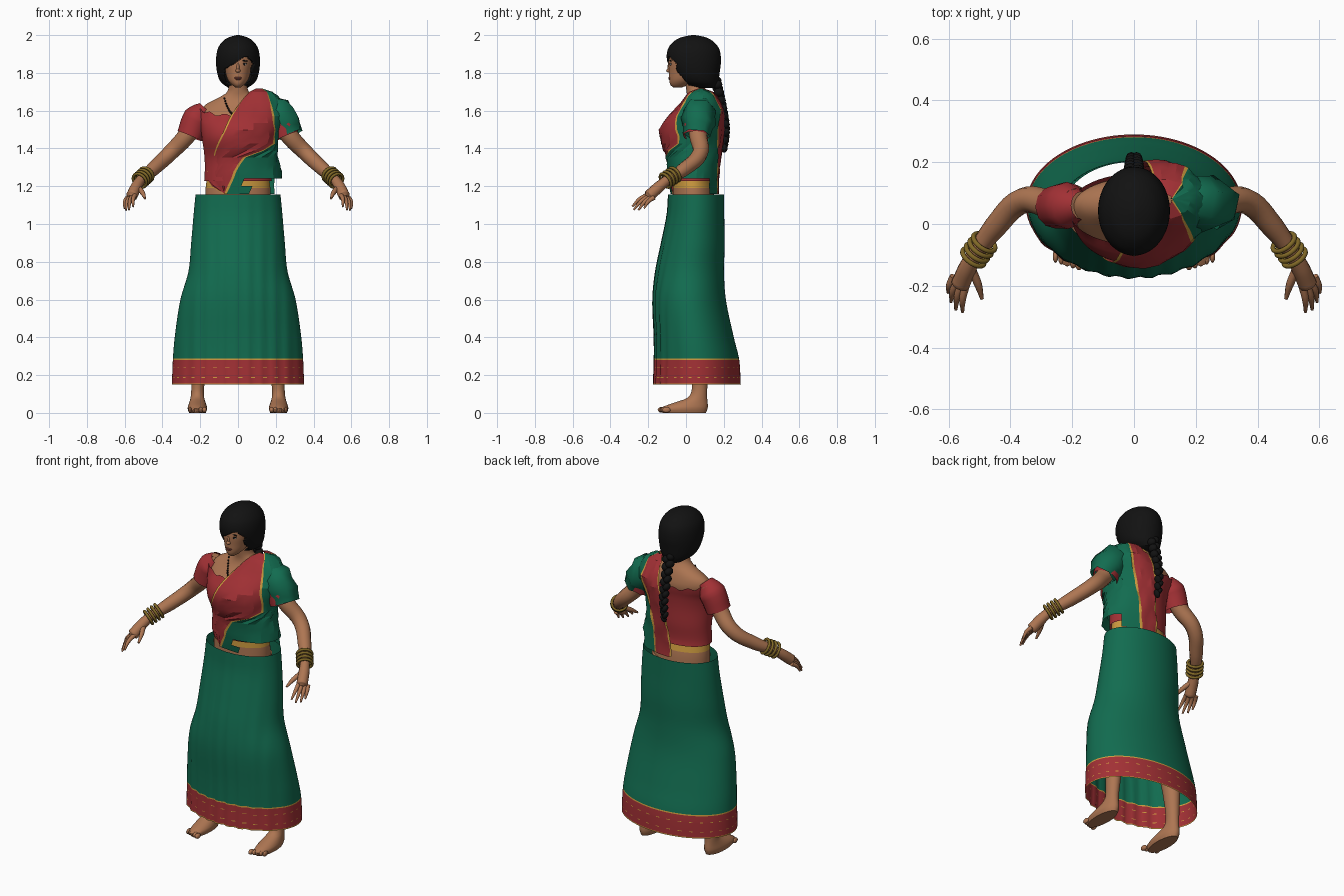
import bpy, bmesh, math, random
from mathutils import Vector, Matrix

random.seed(4)
if "Cube" in bpy.data.objects:
    bpy.data.objects.remove(bpy.data.objects["Cube"])


def material(name, rgb):
    m = bpy.data.materials.new(name)
    m.use_nodes = True
    m.diffuse_color = (*rgb, 1)
    m.node_tree.nodes["Principled BSDF"].inputs["Base Color"].default_value = (*rgb, 1)
    return m


RED = material("red cloth", (0.36, 0.03, 0.035))
GREEN = material("green cloth", (0.006, 0.15, 0.08))
GOLD = material("gold trim", (0.62, 0.33, 0.05))
BRASS = material("bangle gold", (0.22, 0.14, 0.02))
SKIN = material("skin", (0.42, 0.18, 0.085))
HAIR = material("black hair", (0.006, 0.006, 0.006))
LIP = material("lips", (0.25, 0.07, 0.05))
WHITE = material("eye white", (0.6, 0.55, 0.5))


def finish(name, bm, mats, angle=50):
    me = bpy.data.meshes.new(name)
    bm.to_mesh(me)
    bm.free()
    for m in mats:
        me.materials.append(m)
    ob = bpy.data.objects.new(name, me)
    bpy.context.collection.objects.link(ob)
    if angle:
        bpy.ops.object.select_all(action="DESELECT")
        ob.select_set(True)
        bpy.context.view_layer.objects.active = ob
        bpy.ops.object.shade_smooth_by_angle(angle=math.radians(angle))
    return ob


def at(table, z):
    """Smooth interpolation of the rows of a table at height z."""
    z = min(max(z, table[0][0]), table[-1][0])
    i = max(k for k in range(len(table) - 1) if table[k][0] <= z)
    a, b = table[i], table[i + 1]
    p, n = table[max(i - 1, 0)], table[min(i + 2, len(table) - 1)]
    h = b[0] - a[0]
    t = (z - a[0]) / h
    out = []
    for k in range(1, len(a)):
        ma = (b[k] - p[k]) / (b[0] - p[0]) * h
        mb = (n[k] - a[k]) / (n[0] - a[0]) * h
        out.append((2*t**3 - 3*t*t + 1)*a[k] + (t**3 - 2*t*t + t)*ma
                   + (3*t*t - 2*t**3)*b[k] + (t**3 - t*t)*mb)
    return out


def steps(a, b, n):
    return [a + (b - a) * i / n for i in range(n + 1)]


def ring_point(table, z, a, grow=0.0):
    cx, cy, rx, ry = at(table, z)
    return Vector((cx + (rx + grow) * math.sin(a), cy - (ry + grow) * math.cos(a), z))


def loft(name, table, zs, mats, seg=48, grow=0.0, rule=None, drop=None, caps=True, shape=None):
    """Stack of elliptical rings; rule colours faces, drop removes them."""
    bm = bmesh.new()
    rows = []
    for z in zs:
        row = [ring_point(table, z, math.tau * j / seg, grow) for j in range(seg)]
        if shape:
            row = [shape(v, math.tau * j / seg) for j, v in enumerate(row)]
        rows.append([bm.verts.new(v) for v in row])
    for i in range(len(rows) - 1):
        for j in range(seg):
            k = (j + 1) % seg
            f = bm.faces.new((rows[i][j], rows[i][k], rows[i+1][k], rows[i+1][j]))
            if rule:
                f.material_index = rule(f.calc_center_median(), j)
    if caps:
        bm.faces.new(rows[0][::-1])
        bm.faces.new(rows[-1])
    if drop:
        gone = [f for f in bm.faces if drop(f.calc_center_median())]
        bmesh.ops.delete(bm, geom=gone, context="FACES")
    return finish(name, bm, mats)


def tube(name, pts, mat, res=4, caps=True, angle=60, jitter=0.0, bend=6):
    """Round limb through (x, y, z, radius) points."""
    cu = bpy.data.curves.new(name, "CURVE")
    cu.dimensions = "3D"
    cu.bevel_depth, cu.bevel_resolution, cu.use_fill_caps = 1.0, res, caps
    cu.resolution_u = bend
    sp = cu.splines.new("BEZIER")
    sp.bezier_points.add(len(pts) - 1)
    for bp, p in zip(sp.bezier_points, pts):
        bp.co, bp.radius = p[:3], p[3]
        bp.handle_left_type = bp.handle_right_type = "AUTO"
    tmp = bpy.data.objects.new("tmp", cu)
    bpy.context.collection.objects.link(tmp)
    me = tmp.evaluated_get(bpy.context.evaluated_depsgraph_get()).to_mesh()
    bm = bmesh.new()
    bm.from_mesh(me)
    for f in bm.faces:
        f.material_index = 0
    for v in bm.verts:
        v.co += Vector([random.uniform(-jitter, jitter) for _ in range(3)])
    bpy.data.objects.remove(tmp)
    return finish(name, bm, [mat], angle)


def blobs(name, items, mat, seg=12):
    """One object of ellipsoids given as (centre, radii, roll)."""
    bm = bmesh.new()
    for c, r, roll in items:
        m = Matrix.Translation(c) @ Matrix.Rotation(roll, 4, "Y") @ Matrix.Diagonal((*r, 1))
        bmesh.ops.create_uvsphere(bm, u_segments=seg, v_segments=8, radius=1, matrix=m)
    return finish(name, bm, [mat])


# Skirt with trimmed border
SKIRT = [(.15, 0, .06, .35, .23), (.28, 0, .058, .345, .224), (.4, 0, .043, .335, .21),
         (.6, 0, .018, .305, .193), (.75, 0, .02, .262, .181), (.9, 0, .037, .248, .168),
         (1.05, 0, .05, .235, .152), (1.155, 0, .053, .225, .148)]


def skirt_rule(c, j):
    if c.z < .156 or .28 < c.z < .287:
        return 1
    if c.z < .28:
        return 1 if j % 3 == 0 and (.185 < c.z < .189 or .24 < c.z < .244) else 0
    return 2


def folds(v, a):
    amp = .006 * max(0, math.cos(a)) * (1.3 - v.z)
    return v + Vector((0, amp * math.sin(9 * v.x / .1), 0))


loft("skirt", SKIRT, [.15, .156, .185, .189, .24, .244, .28, .287] + steps(.32, 1.155, 26),
     [RED, GOLD, GREEN], seg=96, rule=skirt_rule, caps=False, shape=folds)

# Torso, waist belt and blouse
BODY = [(1.1, 0, .04, .172, .112), (1.18, 0, .038, .172, .108), (1.25, 0, .03, .165, .1),
        (1.35, 0, .03, .165, .105), (1.45, 0, .01, .178, .125), (1.52, 0, .02, .188, .12),
        (1.58, 0, .05, .2, .1), (1.63, 0, .065, .175, .075), (1.67, 0, .065, .1, .06),
        (1.7, 0, .055, .056, .052), (1.8, 0, .035, .046, .048)]
loft("torso", BODY, [1.1, 1.15, 1.19, 1.235] + steps(1.26, 1.8, 30), [SKIN, GOLD],
     rule=lambda c, j: int(1.19 < c.z < 1.235))


def neckline(v, a):
    if v.z > 1.56:
        v.z += .035 * abs(math.sin(a)) ** 3 + .008 * math.sin(14 * a)
    return v


loft("blouse", BODY, steps(1.228, 1.575, 20), [RED], seg=64, grow=.012, caps=False, shape=neckline)

# Draped shawl over the left shoulder
DRAPE = [(1.16, .03, .045, .2, .125), (1.25, .03, .04, .203, .132), (1.35, .02, .04, .19, .142),
         (1.45, .01, .03, .2, .165), (1.52, .02, .036, .205, .168), (1.6, .06, .07, .19, .132),
         (1.66, .1, .08, .125, .09), (1.7, .11, .08, .065, .06), (1.718, .11, .08, .01, .01)]
EDGES = [(1.16, -.08, -.07, .08, -.02), (1.23, -.17, -.04, .085, -.02), (1.3, -.15, -.01, .09, -.01),
         (1.37, -.125, .05, .1, 0), (1.4, -.115, .16, .11, 0), (1.46, -.09, .19, .12, .005),
         (1.6, -.02, .175, .16, .04), (1.7, .06, .15, .15, .07)]
COUNTS = [1, 6, 1, 11, 1, 4, 1]
KINDS = [1, 0, 1, 2, 1, 0, 1]
bm = bmesh.new()
rows = []
for z in [1.16, 1.2, 1.24] + steps(1.28, 1.68, 11) + [1.7, 1.718]:
    cx, cy, rx, ry = at(DRAPE, z)
    f0, f1, b1, b0 = [math.asin(max(-.97, min(.97, (x - cx) / rx))) for x in at(EDGES, z)]
    b1, b0 = math.pi - b1, math.pi - b0
    breaks = [f0, f0 + .05, f1, f1 + .07, b1 - .07, b1, b0 - .05, b0]
    angles = [breaks[0]]
    for p, q, n in zip(breaks, breaks[1:], COUNTS):
        angles += steps(p, q, n)[1:]
    rows.append([bm.verts.new(ring_point(DRAPE, z, a, random.uniform(-.003, .008)))
                 for a in angles])
kinds = [k for k, n in zip(KINDS, COUNTS) for _ in range(n)]
for lo, hi in zip(rows, rows[1:]):
    for j, kind in enumerate(kinds):
        c = (lo[j].co + hi[j + 1].co) / 2
        if kind == 2 and c.z < 1.24 and c.x > .04 and c.y < .13:
            continue
        bm.faces.new((lo[j], lo[j+1], hi[j+1], hi[j])).material_index = kind
finish("shoulder_drape", bm, [RED, GOLD, GREEN], 22)
tube("drape_sleeve", [(.13, .075, 1.65, .045), (.2, .07, 1.595, .092), (.25, .065, 1.53, .088),
                      (.275, .06, 1.475, .074)], GREEN, res=1, caps=False, angle=0, jitter=.007, bend=2)

# Legs, arms, hands and bangles on both sides
LEG = [(0, .215, -.01, .044, .115), (.025, .215, -.01, .052, .125), (.05, .215, .02, .045, .095),
       (.08, .215, .06, .036, .052), (.14, .213, .072, .034, .041), (.35, .2, .07, .05, .058),
       (.55, .17, .05, .058, .065), (1.12, .09, .05, .08, .09)]
TIPS = [(.555, -.285, 1.092), (.577, -.277, 1.075), (.593, -.252, 1.073), (.602, -.222, 1.083)]
for side, s in (("right", -1), ("left", 1)):
    def mx(p):
        return (s * p[0], *p[1:])

    loft(side + "_leg", [(r[0], s * r[1], *r[2:]) for r in LEG],
         steps(0, .14, 12) + steps(.2, 1.12, 10), [SKIN], seg=24)
    blobs(side + "_toes", [(mx((.178 + .019 * i, -.128 + .006 * i, .016)),
                            (.013 - .001 * i, .022, .015), 0) for i in range(5)], SKIN)
    tube(side + "_sleeve", [mx(p) for p in [(.17, .06, 1.61, .045), (.215, .06, 1.56, .076),
                                            (.255, .055, 1.465, .07)]], RED, caps=False)
    tube(side + "_arm", [mx(p) for p in [(.19, .065, 1.6, .05), (.27, .065, 1.47, .048),
         (.36, .075, 1.375, .042), (.45, -.01, 1.29, .037), (.515, -.1, 1.232, .026),
         (.54, -.145, 1.195, .03), (.562, -.195, 1.15, .031), (.567, -.205, 1.142, .012)]], SKIN)
    for i, tip in enumerate(TIPS):
        root = Vector((.545 + .013 * i, -.2 + .01 * i, 1.155 - .005 * i))
        mid = root.lerp(Vector(tip), .5) + Vector((.005, -.003, .008))
        tube(f"{side}_finger_{i + 1}", [mx((*root, .013)), mx((*mid, .011)), mx((*tip, .005))],
             SKIN, res=2, bend=4)
    tube(side + "_thumb", [mx((.525, -.15, 1.19, .015)), mx((.505, -.195, 1.165, .013)),
                           mx((.492, -.242, 1.135, .006))], SKIN, res=2, bend=4)
    a, b = Vector(mx((.485, -.06, 1.262))), Vector(mx((.52, -.108, 1.23)))
    turn = (b - a).to_track_quat("Z", "Y").to_matrix().to_4x4()
    for i in range(4):
        bpy.ops.mesh.primitive_torus_add(major_radius=.041, minor_radius=.008,
                                         major_segments=28, minor_segments=8)
        ring = bpy.context.object
        ring.name = f"{side}_bangle_{i + 1}"
        ring.matrix_world = Matrix.Translation(a.lerp(b, i / 3)) @ turn
        ring.data.materials.append(BRASS)
        bpy.ops.object.shade_smooth()

# Head and face
HEAD = [(1.722, 0, -.045, .012, .02), (1.735, 0, -.037, .03, .045), (1.76, 0, -.02, .052, .068),
        (1.8, 0, -.005, .066, .085), (1.85, 0, 0, .077, .092), (1.9, 0, .01, .08, .095),
        (1.95, 0, .02, .06, .08), (1.98, 0, .02, .02, .03)]
loft("head", HEAD, steps(1.722, 1.98, 26), [SKIN])
blobs("nose", [((0, -.09, 1.812), (.013, .015, .011), 0), ((0, -.088, 1.83), (.008, .01, .024), 0)], SKIN)
blobs("lips", [((0, -.087, 1.774), (.021, .006, .005), 0), ((0, -.086, 1.767), (.016, .006, .005), 0)], LIP)
blobs("eye_whites", [((s * .033, -.081, 1.845), (.013, .005, .005), 0) for s in (-1, 1)], WHITE)
blobs("irises", [((s * .033, -.0835, 1.845), (.006, .004, .005), 0) for s in (-1, 1)], HAIR)
blobs("eyebrows", [((s * .034, -.082, 1.864), (.019, .005, .0035), s * .12) for s in (-1, 1)]
      + [((s * .033, -.082, 1.851), (.015, .005, .002), 0) for s in (-1, 1)], HAIR)

# Hair cap with a swept fringe, and braid
HAIRCAP = [(1.72, 0, .1, .05, .06), (1.75, 0, .07, .09, .1), (1.8, 0, .052, .11, .126),
           (1.87, 0, .042, .116, .143), (1.93, 0, .04, .106, .134), (1.97, 0, .04, .078, .1),
           (1.99, 0, .04, .045, .06), (2, 0, .04, .008, .01)]


def face_opening(c):
    fringe = 1.887 - .6 * max(0, .04 - c.x) - max(0, c.x - .05)
    return c.z < fringe and c.y < max(-.05, -.09 + (1.86 - c.z) * .85)


hair = loft("hair", HAIRCAP, steps(1.72, 2, 56), [HAIR], seg=96, drop=face_opening)
hair.modifiers.new("thickness", "SOLIDIFY").thickness = .012
PATH = [(1.38, 0, .2), (1.5, 0, .212), (1.62, 0, .192), (1.76, 0, .158)]
strands = []
for i in range(18):
    t = i / 17
    z = 1.76 - .36 * t
    x, y = at(PATH, z)
    s = 1 if i % 2 else -1
    strands.append(((x + s * .013 * (1 - .5 * t), y, z), (.024 - .01 * t, .03 - .012 * t, .024), s * .5))
blobs("braid", strands, HAIR)

# Beaded necklace
beads = []
for i in range(25):
    u = -1 + i / 12
    z = 1.575 + .09 * u * u
    x = .072 * math.copysign(abs(u) ** .7, u)
    cx, cy, rx, ry = at(BODY, z)
    beads.append(((x, cy - ry * math.sqrt(max(0, 1 - (x / rx) ** 2)) - .003, z), (.005, .005, .006), 0))
blobs("necklace", beads, HAIR, 8)
